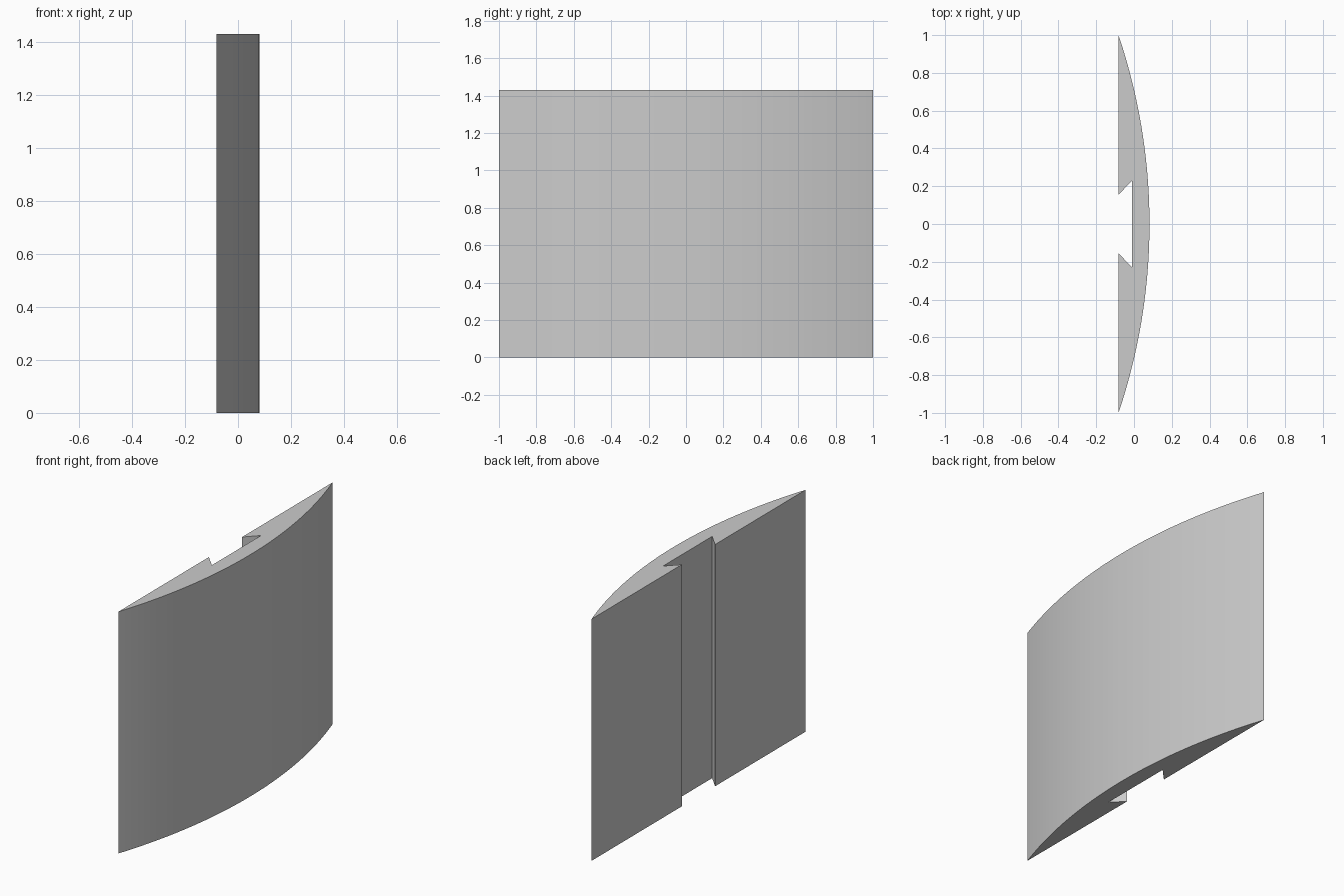
import bpy
import bmesh
import math

cube = bpy.data.objects.get("Cube")
if cube:
    bpy.data.objects.remove(cube, do_unlink=True)

HEIGHT = 1.43
HALF_LENGTH = 1.0
BACK, CREST = -0.082, 0.082      # flat back and top of the bow along x
SLOT_FLOOR = -0.01
SLOT_MOUTH, SLOT_WIDE = 0.155, 0.23
SEGMENTS = 48

# Light grey material
grey = bpy.data.materials.new("light_grey")
grey.use_nodes = True
colour = (0.6, 0.6, 0.6, 1)
grey.diffuse_color = colour
grey.node_tree.nodes["Principled BSDF"].inputs["Base Color"].default_value = colour

# Bowed front: circular arc through both tips and the crest
rise = CREST - BACK
radius = (HALF_LENGTH ** 2 + rise ** 2) / (2 * rise)
sweep = math.asin(HALF_LENGTH / radius)
profile = []
for i in range(SEGMENTS + 1):
    a = sweep * (2 * i / SEGMENTS - 1)
    profile.append((CREST - radius + radius * math.cos(a), radius * math.sin(a)))

# Flat back with a dovetail slot
profile += [(BACK, SLOT_MOUTH), (SLOT_FLOOR, SLOT_WIDE),
            (SLOT_FLOOR, -SLOT_WIDE), (BACK, -SLOT_MOUTH)]

# Extrude the profile upwards
bm = bmesh.new()
base = bm.faces.new([bm.verts.new((x, y, 0)) for x, y in profile])
extruded = bmesh.ops.extrude_face_region(bm, geom=[base], use_keep_orig=True)
top_verts = [g for g in extruded["geom"] if isinstance(g, bmesh.types.BMVert)]
bmesh.ops.translate(bm, verts=top_verts, vec=(0, 0, HEIGHT))
bmesh.ops.recalc_face_normals(bm, faces=bm.faces[:])

mesh = bpy.data.meshes.new("bowed_plate")
bm.to_mesh(mesh)
bm.free()
mesh.materials.append(grey)
plate = bpy.data.objects.new("bowed_plate_with_dovetail_slot", mesh)
bpy.context.collection.objects.link(plate)
